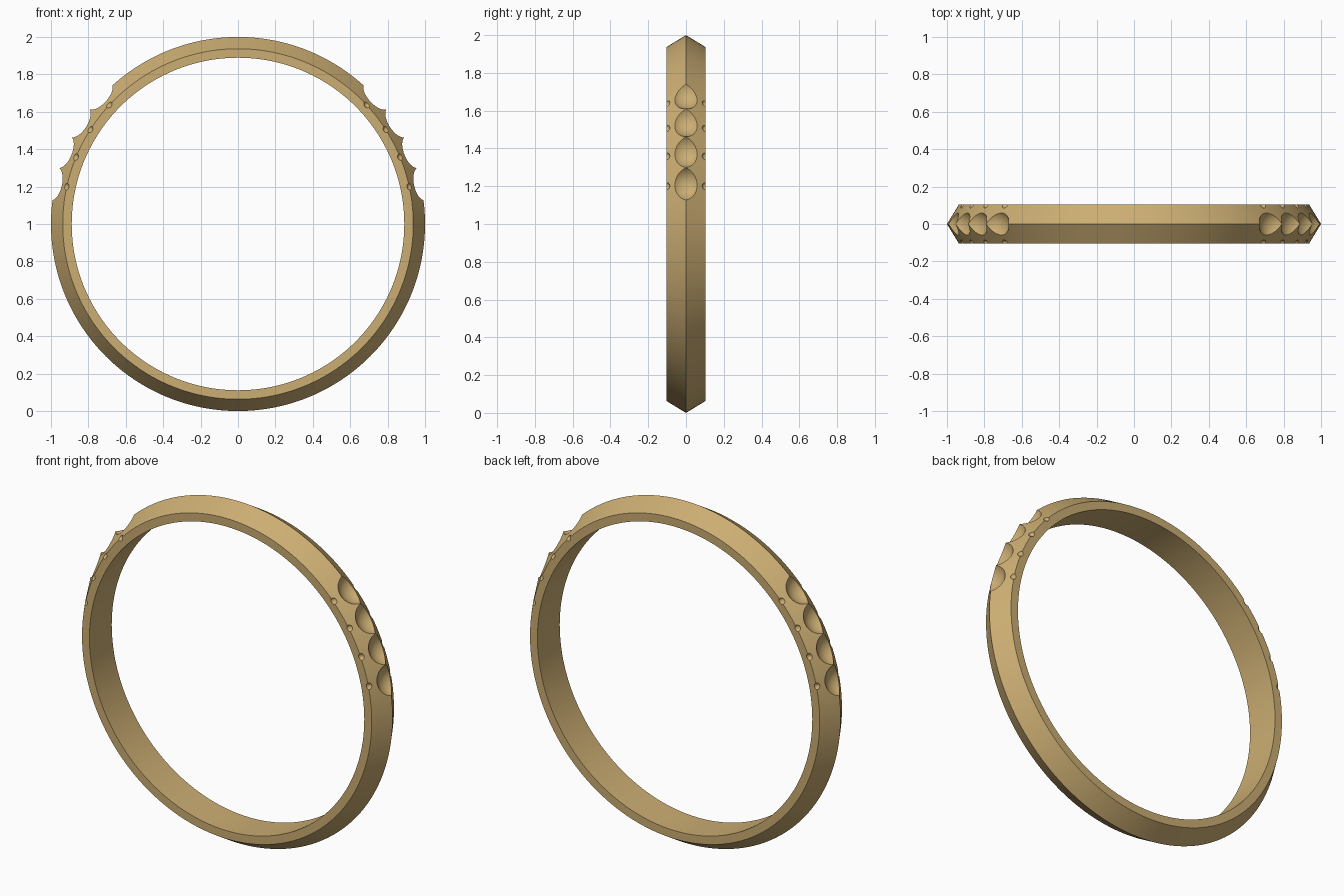
import bpy, bmesh
from math import cos, sin, pi, radians
from mathutils import Matrix, Vector

if "Cube" in bpy.data.objects:
    bpy.data.objects.remove(bpy.data.objects["Cube"])

CENTER = Vector((0, 0, 1))
HALF_W = 0.103


def mesh_object(name, bm):
    bmesh.ops.recalc_face_normals(bm, faces=bm.faces)
    me = bpy.data.meshes.new(name)
    bm.to_mesh(me)
    bm.free()
    ob = bpy.data.objects.new(name, me)
    bpy.context.collection.objects.link(ob)
    return ob


# Band: ridged cross-section (radius, y) swept around the y axis
profile = [(0.889, -HALF_W), (0.937, -HALF_W), (1.0, 0),
           (0.937, HALF_W), (0.889, HALF_W)]
N = 192
bm = bmesh.new()
rings = []
for i in range(N):
    a = 2 * pi * i / N
    rings.append([bm.verts.new((r * cos(a), y, 1 + r * sin(a))) for r, y in profile])
for i in range(N):
    p, q = rings[i], rings[(i + 1) % N]
    for j in range(len(profile)):
        k = (j + 1) % len(profile)
        bm.faces.new((p[j], p[k], q[k], q[j]))
band = mesh_object("ring_band", bm)


# Cutters: large gem seats on the ridge, small dimples on both side edges
def add_ball(bm, angle, dist, y, radius, seg):
    out = Vector((cos(angle), 0, sin(angle)))
    pos = CENTER + out * dist + Vector((0, y, 0))
    rot = out.to_track_quat('Z', 'Y').to_matrix().to_4x4()
    bmesh.ops.create_uvsphere(bm, u_segments=seg, v_segments=seg // 2, radius=radius,
                              matrix=Matrix.Translation(pos) @ rot)


bm = bmesh.new()
for step in range(4):
    a = radians(12.3 + 10.15 * step)
    for angle in (a, pi - a):
        add_ball(bm, angle, 1.046, 0, 0.101, 48)
        for side in (-1, 1):
            add_ball(bm, angle, 0.945, side * 0.106, 0.021, 20)
cutter = mesh_object("seat_cutter", bm)
cutter.hide_render = True

mod = band.modifiers.new("seats", 'BOOLEAN')
mod.operation = 'DIFFERENCE'
mod.solver = 'EXACT'
mod.use_self = True
mod.object = cutter

bpy.ops.object.select_all(action='DESELECT')
band.select_set(True)
bpy.context.view_layer.objects.active = band
bpy.ops.object.modifier_apply(modifier=mod.name)
bpy.data.objects.remove(cutter)
bpy.ops.object.shade_smooth_by_angle(angle=radians(30))

# Gold
gold = bpy.data.materials.new("gold")
gold.diffuse_color = (0.60, 0.42, 0.17, 1)
gold.use_nodes = True
gold.node_tree.nodes["Principled BSDF"].inputs["Base Color"].default_value = gold.diffuse_color
band.data.materials.clear()
band.data.materials.append(gold)
